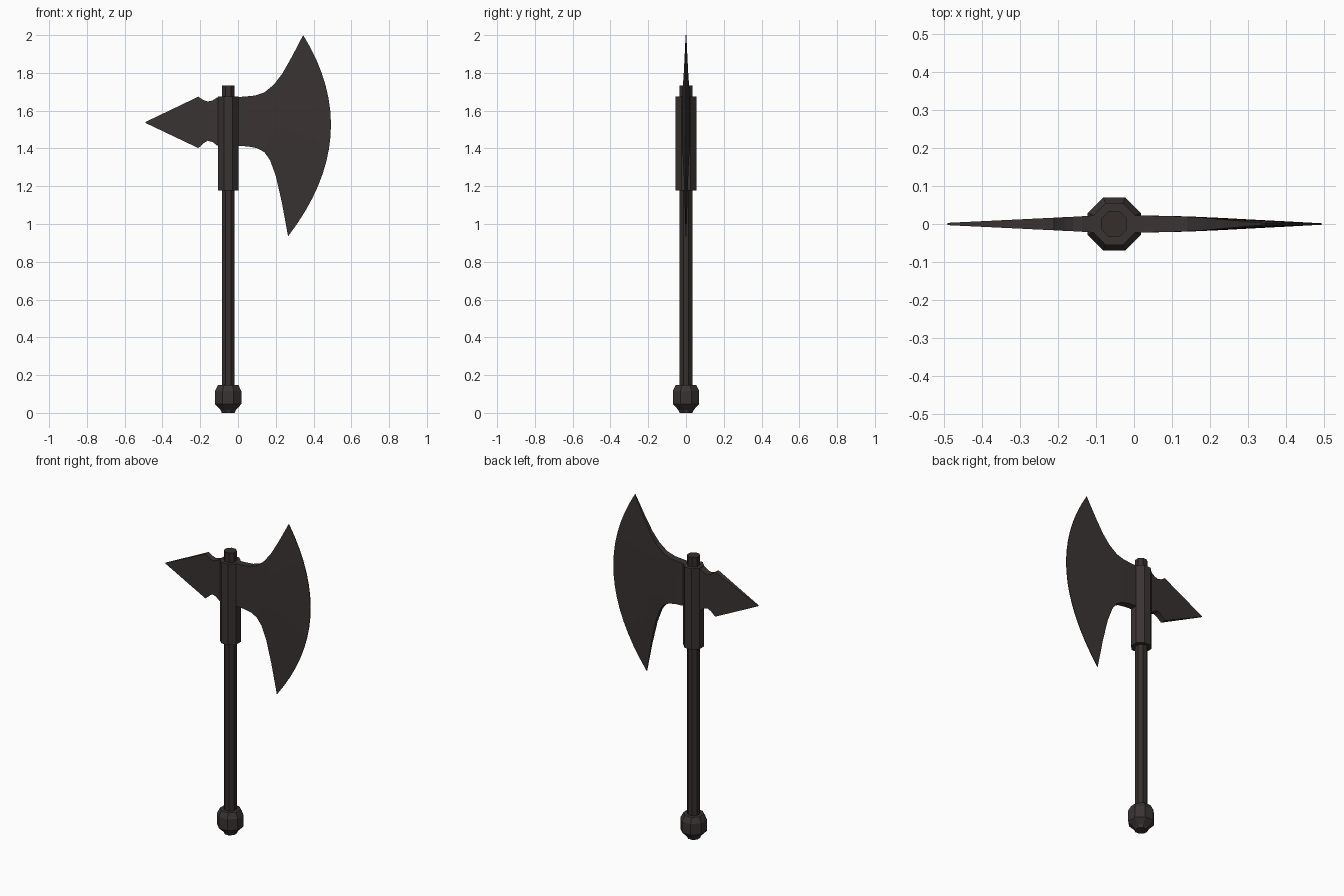
import bpy, bmesh, math

if "Cube" in bpy.data.objects:
    bpy.data.objects.remove(bpy.data.objects["Cube"])

AXIS_X = -0.052   # handle axis


def material(name, rgb):
    m = bpy.data.materials.new(name)
    m.diffuse_color = (*rgb, 1)
    m.use_nodes = True
    m.node_tree.nodes["Principled BSDF"].inputs["Base Color"].default_value = m.diffuse_color
    return m


STEEL = material("dark steel", (0.042, 0.033, 0.033))
WOOD = material("dark wood", (0.036, 0.028, 0.025))


def finish(name, bm, mat):
    bmesh.ops.remove_doubles(bm, verts=bm.verts, dist=1e-5)
    bmesh.ops.recalc_face_normals(bm, faces=bm.faces)
    mesh = bpy.data.meshes.new(name)
    bm.to_mesh(mesh)
    bm.free()
    mesh.materials.append(mat)
    obj = bpy.data.objects.new(name, mesh)
    bpy.context.collection.objects.link(obj)
    return obj


def octagon_part(name, profile, mat):
    """Stack octagons given as (half width across flats, z)."""
    bm = bmesh.new()
    rings = []
    for half, z in profile:
        r = half / math.cos(math.pi / 8)
        rings.append([bm.verts.new((AXIS_X + r * math.cos((k + 0.5) * math.pi / 4),
                                    r * math.sin((k + 0.5) * math.pi / 4), z))
                      for k in range(8)])
    for a, b in zip(rings, rings[1:]):
        for k in range(8):
            n = (k + 1) % 8
            bm.faces.new((a[k], a[n], b[n], b[k]))
    bm.faces.new(rings[0])
    bm.faces.new(rings[-1])
    return finish(name, bm, mat)


def plate_part(name, columns, rows, mat):
    """Loft a tapering plate; column = top (x, z), bottom (x, z), bulge, half thickness."""
    bm = bmesh.new()
    sides = []
    for sign in (-1, 1):
        grid = []
        for (xt, zt), (xb, zb), bulge, half in columns:
            col = []
            for j in range(rows + 1):
                s = j / rows
                x = xt + (xb - xt) * s + bulge * 4 * s * (1 - s)
                col.append(bm.verts.new((x, sign * half, zt + (zb - zt) * s)))
            grid.append(col)
        sides.append(grid)
        for a, b in zip(grid, grid[1:]):
            for j in range(rows):
                bm.faces.new((a[j], a[j + 1], b[j + 1], b[j]))
    f, k = sides
    n = len(columns)
    # rims along the top and bottom, then the two ends
    for j in (0, rows):
        for i in range(n - 1):
            bm.faces.new((f[i][j], f[i + 1][j], k[i + 1][j], k[i][j]))
    for i in (0, n - 1):
        for j in range(rows):
            bm.faces.new((f[i][j], f[i][j + 1], k[i][j + 1], k[i][j]))
    return finish(name, bm, mat)


# handle, socket and pommel
octagon_part("shaft", [(0.034, 0.10), (0.034, 1.732)], WOOD)
octagon_part("socket", [(0.055, 1.177), (0.055, 1.674)], STEEL)
octagon_part("pommel", [(0.034, 0), (0.04, 0.015), (0.07, 0.047),
                        (0.07, 0.115), (0.054, 0.148)], STEEL)

# crescent blade, from the socket out to the curved cutting edge
plate_part("blade", [
    ((-0.03, 1.672), (-0.03, 1.415), 0, 0.022),
    ((0.03, 1.674), (0.05, 1.411), 0, 0.022),
    ((0.09, 1.68), (0.10, 1.402), 0.01, 0.021),
    ((0.14, 1.697), (0.14, 1.38), 0.025, 0.019),
    ((0.19, 1.738), (0.17, 1.337), 0.05, 0.016),
    ((0.235, 1.797), (0.20, 1.255), 0.085, 0.012),
    ((0.285, 1.885), (0.232, 1.115), 0.13, 0.0075),
    ((0.345, 2.0), (0.265, 0.935), 0.185, 0.002)], 16, STEEL)

# back spike with its notched neck
plate_part("back_spike", [
    ((-0.07, 1.672), (-0.07, 1.412), 0, 0.023),
    ((-0.11, 1.67), (-0.11, 1.415), 0, 0.022),
    ((-0.135, 1.654), (-0.135, 1.434), 0, 0.0205),
    ((-0.16, 1.648), (-0.16, 1.441), 0, 0.019),
    ((-0.183, 1.656), (-0.183, 1.427), 0, 0.018),
    ((-0.21, 1.674), (-0.21, 1.402), 0, 0.0165),
    ((-0.49, 1.540), (-0.49, 1.535), 0, 0.003)], 2, STEEL)
